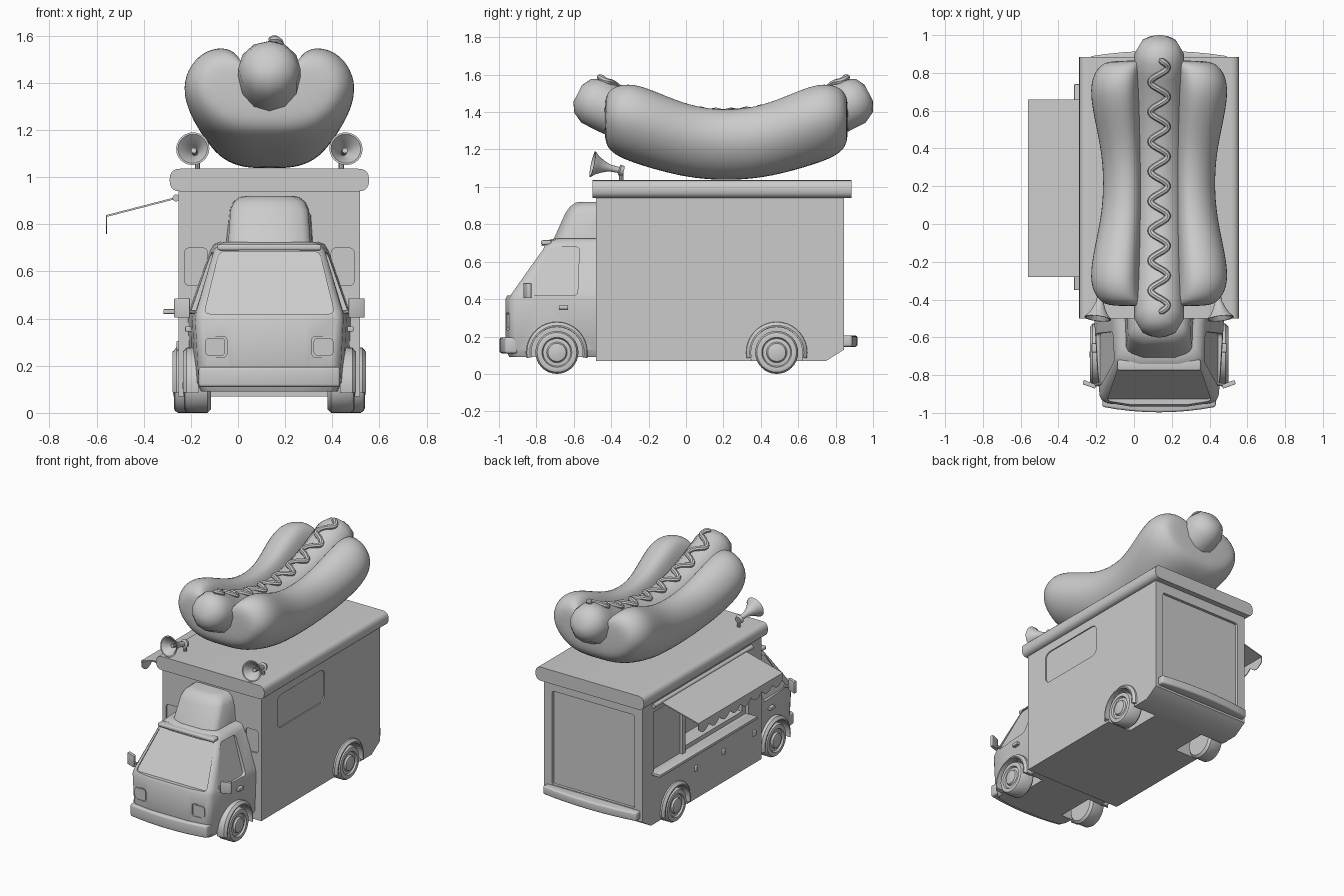
import bpy, bmesh, math
from mathutils import Vector as V

if "Cube" in bpy.data.objects:
    bpy.data.objects.remove(bpy.data.objects["Cube"])

C = 0.133  # centre line of the truck


def mesh(name, verts, faces):
    bm = bmesh.new()
    vs = [bm.verts.new(v) for v in verts]
    for f in faces:
        bm.faces.new([vs[i] for i in f])
    bmesh.ops.recalc_face_normals(bm, faces=bm.faces)
    me = bpy.data.meshes.new(name)
    bm.to_mesh(me)
    bm.free()
    ob = bpy.data.objects.new(name, me)
    bpy.context.collection.objects.link(ob)
    return ob


def apply(ob, kind, **kw):
    m = ob.modifiers.new(kind.lower(), kind)
    for k, v in kw.items():
        setattr(m, k, v)
    bpy.context.view_layer.objects.active = ob
    bpy.ops.object.modifier_apply(modifier=m.name)
    return ob


def bevel(ob, w, n=3):
    return apply(ob, 'BEVEL', width=w, segments=n, limit_method='ANGLE', angle_limit=0.6)


def cut(ob, *cutters):
    for c in cutters:
        apply(ob, 'BOOLEAN', operation='DIFFERENCE', solver='EXACT', object=c)
        bpy.data.objects.remove(c)


def loft(name, rings):
    n = len(rings[0])
    faces = [(k * n + i, k * n + (i + 1) % n, (k + 1) * n + (i + 1) % n, (k + 1) * n + i)
             for k in range(len(rings) - 1) for i in range(n)]
    last = (len(rings) - 1) * n
    faces += [tuple(range(n)), tuple(range(last, last + n))]
    return mesh(name, [p for r in rings for p in r], faces)


def prism(name, pts, vec):
    return loft(name, [[V(p) for p in pts], [V(p) + V(vec) for p in pts]])


def box(name, lo, hi, b=0):
    (x, y, z), (X, Y, Z) = lo, hi
    ob = prism(name, [(x, y, z), (X, y, z), (X, Y, z), (x, Y, z)], (0, 0, Z - z))
    return bevel(ob, b) if b else ob


def rounded(pts, r, n=5):
    pts, out = [V(p) for p in pts], []
    for i, p in enumerate(pts):
        a = p + (pts[i - 1] - p).normalized() * r
        b = p + (pts[(i + 1) % len(pts)] - p).normalized() * r
        for k in range(n + 1):
            t = k / n
            out.append(a * (1 - t) ** 2 + p * 2 * t * (1 - t) + b * t * t)
    return out


def tube(name, centers, radii, n=24, axis=None):
    cs, rings = [V(c) for c in centers], []
    for i, c in enumerate(cs):
        t = V(axis) if axis else cs[min(i + 1, len(cs) - 1)] - cs[max(i - 1, 0)]
        t.normalize()
        a = t.cross(V((0, 0, 1))).normalized()
        b = t.cross(a)
        rings.append([c + (a * math.cos(2 * math.pi * k / n) + b * math.sin(2 * math.pi * k / n)) * radii[i]
                      for k in range(n)])
    return loft(name, rings)


def well(y, s, outer):
    return tube('well_cutter', [(C + s * 0.2, y, 0.11), (C + s * outer, y, 0.11)], [0.14, 0.14], 32)


# Cargo box with windows, serving hatch, rear door and wheel wells cut in
body = prism('cargo_body', [(C - .385, y, z) for y, z in
             [(-.48, .07), (.75, .07), (.845, .13), (.845, .95), (-.48, .95)]], (.77, 0, 0))
cut(body,
    prism('c', rounded([(.51, -.3, .65), (.51, .225, .65), (.51, .225, .88), (.51, -.3, .88)], .05), (.1, 0, 0)),
    box('c', (-.4, -.34, .44), (-.228, .725, .86)),
    box('c', (-.4, -.30, .47), (-.12, .37, .84)),
    prism('c', rounded([(-.19, .825, .21), (.455, .825, .21), (.455, .825, .87), (-.19, .825, .87)], .015, 2), (0, .1, 0)))
for s in (-1, 1):
    q = [(C + s * a, -.468, z) for a, z in [(.262, .54), (.36, .54), (.36, .70), (.262, .70)]]
    cut(body, prism('c', rounded(q, .025), (0, -.1, 0)), well(.485, s, .5))

# Roof slab with rounded long edges
prism('roof_slab', rounded([(-.29, -.5, .94), (.556, -.5, .94), (.556, -.5, 1.036), (-.29, -.5, 1.036)], .045), (0, 1.385, 0))


# Cab and roof fairing
def plan(z, fy, wb, wf):
    half = [(wb, -.475), (wf + (wb - wf) * .4, fy + .17), (wf, fy + .045), (wf - .012, fy + .022),
            (wf - .03, fy + .01), (wf * .5, fy - .01)]
    return [(C + x, y, z) for x, y in half] + [(C - x, y, z) for x, y in half[::-1]]


cab = loft('cab', [plan(*r) for r in [
    (.09, -.935, .31, .285), (.13, -.955, .335, .30), (.40, -.955, .345, .315), (.43, -.94, .34, .31),
    (.69, -.76, .25, .235), (.715, -.73, .235, .215), (.725, -.69, .21, .19)]])
loft('roof_fairing', [plan(*r) for r in [
    (.715, -.70, .185, .175), (.86, -.635, .175, .165), (.895, -.61, .162, .15), (.915, -.58, .14, .125),
    (.92, -.56, .12, .10)]])


def slope(z):
    return -.94 + (z - .43) / .26 * .18


glass = [(C + x, slope(z) + .02, z) for x, z in [(-.277, .42), (.277, .42), (.212, .685), (-.212, .685)]]
cut(cab, prism('c', rounded(glass, .03), (0, -.15, 0)))
for s in (-1, 1):
    side = [(C + s * (.312 - max(0, z - .43) * .32), y, z)
            for y, z in [(-.865, .42), (-.725, .68), (-.57, .68), (-.58, .42)]]
    lamp = [(C + s * x, -.947, z) for x, z in [(.18, .235), (.28, .235), (.28, .325), (.18, .325)]]
    cut(cab, prism('c', rounded(side, .025), (s * .15, 0, 0)),
        prism('c', rounded(lamp, .02), (0, -.1, 0)), well(-.69, s, .5))
    lens = [(C + s * x, -.94, z) for x, z in [(.188, .243), (.272, .243), (.272, .317), (.188, .317)]]
    prism('headlight', rounded(lens, .018), (0, -.014, 0))
box('windshield_visor', (C - .22, -.775, .69), (C + .22, -.72, .715), .008)


# Bumpers, bowed in plan
def bumper(name, w, y0, y1, y2, z0, z1):
    pts = [(C - w, y0, z0)] + [(C + w * t / 4, y1 + (y2 - y1) * (1 - (t / 4) ** 2), z0) for t in range(-4, 5)]
    bevel(prism(name, pts + [(C + w, y0, z0)], (0, 0, z1 - z0)), .012)


bumper('front_bumper', .30, -.90, -.968, -.997, .11, .195)
bumper('rear_bumper', .365, .83, .888, .917, .145, .205)

# Wheels, fenders, mirrors and door handles on both sides
for s in (-1, 1):
    for y, outer, inner, tag in [(-.69, .362, .30, 'front'), (.485, .405, .375, 'rear')]:
        prof = [(-.115, .06), (-.115, .10), (-.10, .115), (-.018, .115), (-.004, .106), (0, .095), (-.002, .08),
                (-.014, .074), (-.012, .055), (0, .048), (.004, .03), (.006, .008)]
        tube(tag + '_wheel', [(C + s * (outer + d), y, .115) for d, r in prof], [r for d, r in prof], 32, (1, 0, 0))
        arc = [(math.cos(a), math.sin(a)) for a in [math.pi * (-.06 + 1.12 * k / 20) for k in range(21)]]
        rings = []
        for c, d in arc:
            rings.append([(C + s * x, y + c * r, .115 + d * r) for x, r in
                          [(inner, .137), (outer + .005, .137), (outer + .005, .145), (outer - .01, .162), (inner, .165)]])
        loft(tag + '_fender', rings)
    m = rounded([(C + s * x, yy, .405) for x, yy in [(.337, -.872), (.405, -.848), (.40, -.825), (.335, -.85)]], .007, 3)
    bevel(prism('side_mirror', m, (0, 0, .08)), .008)
    tube('mirror_arm', [(C + s * .29, -.84, .425), (C + s * .35, -.855, .43)], [.009, .009], 10)
    x = sorted((C + s * .325, C + s * .357))
    box('door_handle', (x[0], -.68, .345), (x[1], -.63, .367), .004)

    # Roof horns
    tail, ax = V((C + s * .305, -.335, 1.085)), V((s * .02, -.165, .036))
    hp = [(0, .012), (0, .026), (.12, .03), (.15, .016), (.45, .019), (.65, .032), (.85, .05), (.97, .069), (1, .071),
          (1, .063), (.85, .043), (.62, .022), (.45, .008)]
    tube('horn', [tail + ax * t for t, r in hp], [r for t, r in hp], 24, ax)
    tube('horn_stand', [(tail.x, -.345, 1.03), (tail.x, -.345, 1.085)], [.012, .012], 10, (0.001, 0, 1))
    k = tail + ax * .8
    tube('horn_core', [tail + ax * .4, k], [.012, .012], 10)

# Serving side: shelf, post, latches, awning with scalloped edge
box('serving_shelf', (-.317, -.35, .42), (-.235, .74, .44), .004)
box('hatch_post', (-.25, .365, .44), (-.225, .395, .86))
for y in (.25, -.055, -.40):
    box('side_latch', (-.262, y - .015, .265), (-.245, y + .015, .305), .006)
tube('awning_roller', [(-.263, -.36, .912), (-.263, .74, .912)], [.015, .015], 14)
prism('awning', [(-.262, -.28, .916), (-.56, -.28, .839), (-.56, -.28, .831), (-.262, -.28, .908)], (0, .94, 0))
N, hem = 8, []
for i in range(N):
    for k in range(7):
        hem.append((-.56, -.28 + .94 * (i + (k + .03) / 6.06) / N, .795 - .035 * math.sin(math.pi * k / 6)))
prism('awning_valance', hem + [(-.56, .66, .837), (-.56, -.28, .837)], (.005, 0, 0))

# Bun: a grooved U section lofted along the curve
half = [(.35, 0), (.65, .09), (.88, .29), (1, .54), (.95, .78), (.77, .96), (.53, 1.01), (.37, .94), (.29, .75), (.22, .5)]
prof = [(0, 0)] + half + [(0, .45)] + [(-u, v) for u, v in half[::-1]]
secs = [(-.437, .25, 1.27, 1.45), (-.42, .31, 1.205, 1.515), (-.36, .36, 1.16, 1.55), (-.26, .376, 1.122, 1.555),
        (-.1, .345, 1.075, 1.485), (.05, .312, 1.045, 1.43), (.215, .30, 1.035, 1.412)]
secs += [(.43 - y, w, a, b) for y, w, a, b in secs[-2::-1]]
apply(loft('bun', [[(C + u * w, y, a + v * (b - a)) for u, v in prof] for y, w, a, b in secs]), 'SUBSURF', levels=2)


# Sausage and wavy sauce line
def arch(y):
    return 1.27 + .18 * ((y - .2) / .68) ** 2


path = [V((C, -.5 + 1.4 * i / 16, arch(-.5 + 1.4 * i / 16))) for i in range(17)]
d0, d1 = (path[0] - path[1]).normalized(), (path[-1] - path[-2]).normalized()
path = [path[0] + d0 * .088, path[0] + d0 * .06] + path + [path[-1] + d1 * .06, path[-1] + d1 * .088]
tube('sausage', path, [.05, .10] + [.132] * 17 + [.10, .05], 12)
line = []
for i in range(171):
    y = -.47 + 1.34 * i / 170
    g = .36 * (y - .2) / .68 ** 2
    x = .045 * math.sin(2 * math.pi * 8.5 * i / 170)
    h = math.sqrt(.132 ** 2 - x * x) * math.sqrt(1 + g * g)
    yc = y + g * .10 * (1 if abs(y - .2) < .6 else .9)
    line.append((C + x, y, min(arch(y) + h + .004, 1.585)))
tube('sauce_line', line, [.008] + [.017] * 169 + [.008], 8)

# Smooth shading with sharp edges kept
bpy.ops.object.select_all(action='SELECT')
bpy.ops.object.shade_smooth_by_angle(angle=math.radians(35))
